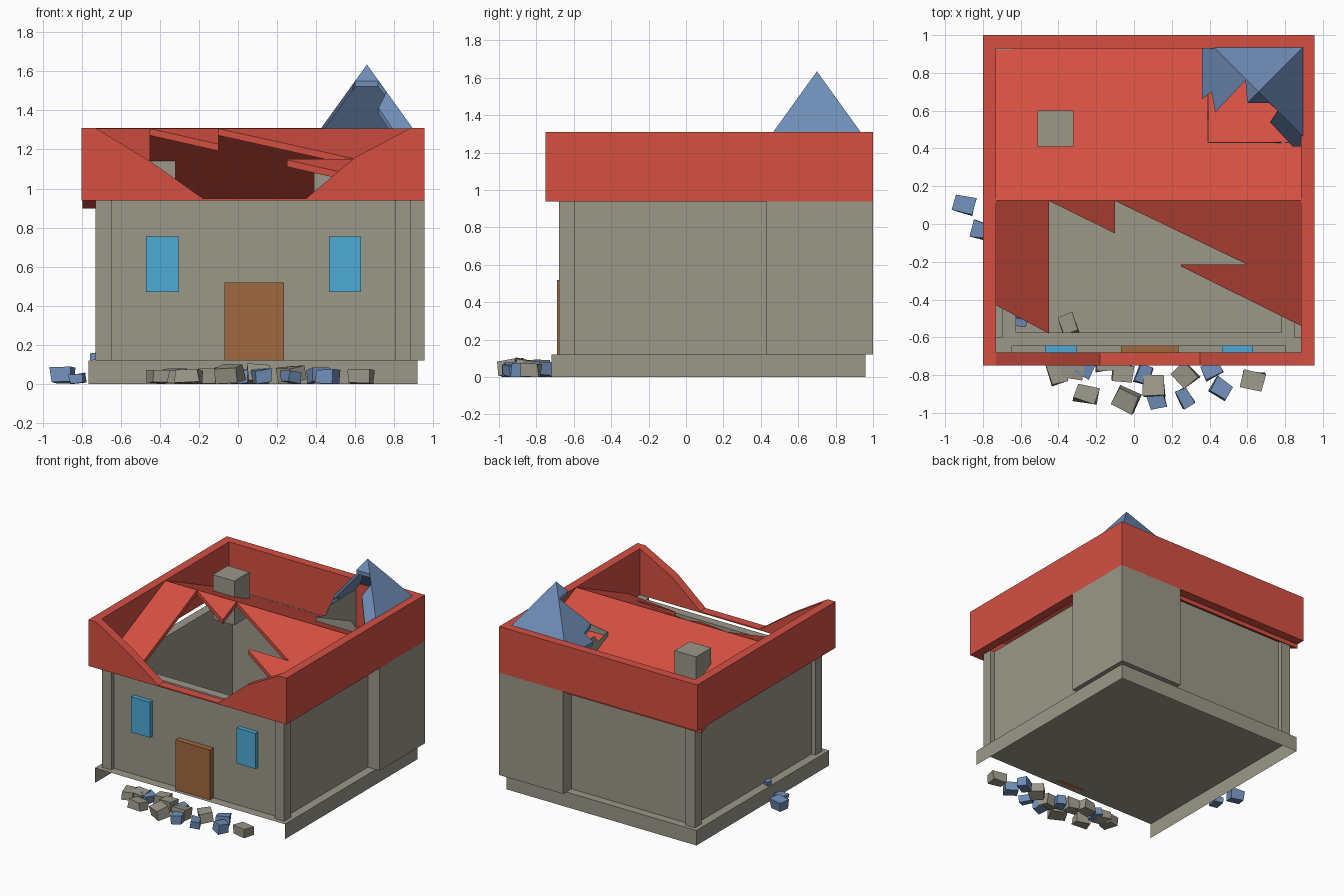
import bpy, bmesh, random
from mathutils import Vector, Matrix

if "Cube" in bpy.data.objects:
    bpy.data.objects.remove(bpy.data.objects["Cube"])
rng = random.Random(4)


def material(name, r, g, b):
    m = bpy.data.materials.new(name)
    m.use_nodes = True
    m.diffuse_color = (r, g, b, 1)
    m.node_tree.nodes["Principled BSDF"].inputs["Base Color"].default_value = (r, g, b, 1)
    return m


STONE = material("grey stone", .33, .31, .25)
RED = material("red roofing", .66, .08, .055)
SLATE = material("blue slate", .16, .27, .48)
GLASS = material("window blue", .075, .41, .67)
WOOD = material("door brown", .35, .14, .05)


def finish(name, bm, mat, recalc=True):
    if recalc:
        bmesh.ops.recalc_face_normals(bm, faces=bm.faces[:])
    mesh = bpy.data.meshes.new(name)
    bm.to_mesh(mesh)
    bm.free()
    mesh.materials.append(mat)
    ob = bpy.data.objects.new(name, mesh)
    bpy.context.collection.objects.link(ob)
    return ob


def box(name, mat, x, y, z, skip=()):
    """Box between ranges; faces whose outward normal is in skip are left out."""
    bm = bmesh.new()
    bmesh.ops.create_cube(bm, size=1)
    bm.normal_update()
    gone = [f for f in bm.faces if any(f.normal.dot(Vector(s)) > .9 for s in skip)]
    bmesh.ops.delete(bm, geom=gone, context='FACES')
    for v in bm.verts:
        v.co = [r[0] if c < 0 else r[1] for r, c in zip((x, y, z), v.co)]
    return finish(name, bm, mat, recalc=False)


def prism(name, mat, points, offset):
    """Planar outline extruded along an offset vector."""
    bm = bmesh.new()
    a = [bm.verts.new(p) for p in points]
    b = [bm.verts.new(Vector(p) + Vector(offset)) for p in points]
    bm.faces.new(a)
    bm.faces.new(b[::-1])
    for i in range(len(a)):
        j = (i + 1) % len(a)
        bm.faces.new((a[j], a[i], b[i], b[j]))
    return finish(name, bm, mat)


def sheet(name, mat, plan, height, thick):
    """Plan outline laid on a sloping surface."""
    return prism(name, mat, [(x, y, height(x, y)) for x, y in plan], (0, 0, -thick))


# Hollow plinth, open at the bottom and front
box("plinth", STONE, (-.765, .92), (-.72, .96), (0, .12), skip=((0, 0, -1), (0, -1, 0)))

# Walls and corner pillars
WALL = (.12, .94)
for name, x, y in (("front_wall", (-.695, .85), (-.645, -.575)),
                   ("back_wall", (-.695, .85), (.825, .895)),
                   ("left_side_wall", (-.695, -.625), (-.575, .825)),
                   ("right_side_wall", (.78, .85), (-.575, .825))):
    box(name, STONE, x, y, WALL)
for x in (-.73, .803):
    for y in (-.68, .845):
        box("corner_pillar", STONE, (x, x + .083), (y, y + .083), WALL)

# Door and windows
box("door", WOOD, (-.07, .235), (-.69, -.64), (.12, .52))
for x in (-.47, .465):
    box("window", GLASS, (x, x + .165), (-.68, -.64), (.47, .755))

# Roof parapet, broken at the front
TOP = (.94, 1.31)
box("parapet_left", RED, (-.8, -.73), (-.68, .93), TOP)
box("parapet_right", RED, (.885, .955), (-.68, .93), TOP)
box("parapet_back", RED, (-.8, .955), (.93, 1), TOP)
notch = [(-.8, .94), (.955, .94), (.955, 1.31), (.885, 1.31), (.6, 1.16), (.35, .95),
         (-.18, .95), (-.45, 1.14), (-.73, 1.31), (-.8, 1.31)]
prism("parapet_front", RED, [(x, -.75, z) for x, z in notch], (0, .07, 0))


# Gabled roof: whole at the back, splintered at the front
def gable(x, y):
    return 1.308 - .46 * abs(y - .125)


sheet("roof_back", RED, [(-.795, .125), (.95, .125), (.95, .94), (-.795, .94)], gable, .035)
sheet("roof_front", RED, [(-.75, .125), (-.75, -.42), (-.45, -.58), (-.45, .122), (-.1, -.05),
                          (-.1, .122), (.6, -.215), (.25, -.215), (.25, -.225),
                          (.9, -.547), (.9, .125)], gable, .035)
box("chimney", STONE, (-.51, -.32), (.41, .6), (.95, 1.305))

# Corner tower with ragged thin walls above the roof
box("tower", STONE, (.39, .955), (.43, 1), WALL)
front = [(.39, .94), (.88, .94), (.88, 1.2), (.78, 1.17), (.7, 1.25), (.52, 1.22), (.39, 1.2)]
prism("tower_broken_front", STONE, [(x, .43, z) for x, z in front], (0, .004, 0))
side = [(.43, .94), (.93, .94), (.93, 1.23), (.6, 1.23), (.55, 1.17), (.43, 1.2)]
prism("tower_broken_side", STONE, [(.39, y, z) for y, z in side], (.004, 0, 0))

# Broken spire, one sheet for each remaining side
APEX = (.66, .70)


def spire(x, y):
    return 1.635 - 1.39 * max(abs(x - APEX[0]), abs(y - APEX[1]))


for name, plan in (
        ("spire_left", [APEX, (.42, .94), (.36, .94), (.36, .66), (.41, .7), (.43, .59),
                        (.59, .76), (.6, .64)]),
        ("spire_front", [APEX, (.6, .64), (.716, .64), (.76, .6), (.72, .54),
                         (.84, .41), (.95, .41)]),
        ("spire_right", [APEX, (.95, .41), (.95, .99)]),
        ("spire_back", [APEX, (.95, .99), (.37, .99)])):
    sheet(name, SLATE, plan, spire, .03)


# Rubble
def chunk(mat, x, y, size, z=0):
    bm = bmesh.new()
    bmesh.ops.create_cube(bm, size=1)
    dims = (size, size * rng.uniform(.7, .9), size * rng.uniform(.55, .75))
    for v in bm.verts:
        v.co = [c * d * rng.uniform(.8, 1.1) for c, d in zip(v.co, dims)]
    bm.transform(Matrix.Rotation(rng.uniform(0, 3), 4, 'Z') @ Matrix.Rotation(rng.uniform(-.2, .2), 4, 'X'))
    low = min(v.co.z for v in bm.verts)
    bm.transform(Matrix.Translation((x, y, z - low)))
    finish("rubble", bm, mat)


for x, y in ((-.41, -.79), (-.33, -.77), (-.25, -.9), (-.15, -.73), (-.06, -.79),
             (-.04, -.93), (.1, -.86), (.27, -.8), (.63, -.83)):
    chunk(STONE, x, y, .12)
for x, y in ((-.26, -.76), (.05, -.8), (.12, -.93), (.27, -.92), (.41, -.77), (.46, -.87)):
    chunk(SLATE, x, y, .1)
chunk(SLATE, -.9, .1, .11)
chunk(SLATE, -.82, -.03, .09)
chunk(SLATE, -.74, .02, .05, .12)
chunk(SLATE, -.6, -.52, .06, .12)
chunk(STONE, -.35, -.53, .11, .12)
